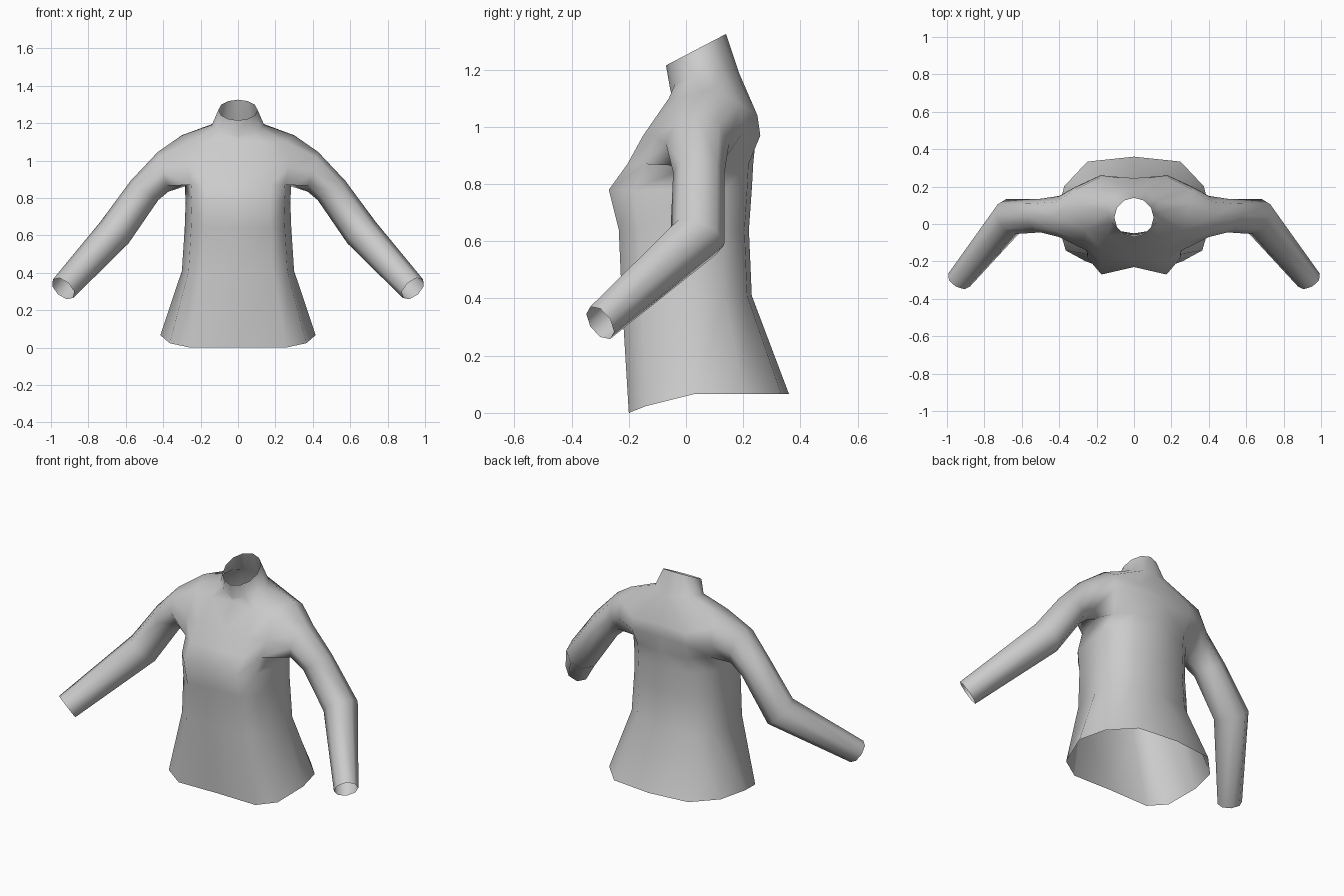
import bpy, bmesh
from math import sin, cos, pi
from mathutils import Vector

cube = bpy.data.objects.get("Cube")
if cube:
    bpy.data.objects.remove(cube)

bm = bmesh.new()


def add_row(points):
    return [bm.verts.new(p) if p else None for p in points]


def bridge(lower, upper):
    for a, b, c, d in zip(lower, lower[1:], upper[1:], upper):
        if a and b and c and d:
            bm.faces.new((a, b, c, d))


# Half cross-section of the trunk, from front centre round to back centre
SECTION = [(0, -1), (.62, -1), (.88, -.75), (1, 0), (.9, .52), (.6, .92), (0, 1)]
SIDE_Y = .03


def trunk_row(z, width, front, back, bust, tilt):
    points = []
    for i, (sx, sy) in enumerate(SECTION):
        y = SIDE_Y + sy * (front if sy < 0 else back)
        if i == 1:
            y -= bust
        elif i == 2:
            y -= bust / 2
        points.append((sx * width, y, z + tilt * min(1, 1.4 * (sy + 1))))
    return add_row(points)


def neck_row(y, rx, ry, z_front, z_back, lift):
    points = []
    for i in range(7):
        a = pi * i / 6
        z = z_front + (z_back - z_front) * (1 - cos(a)) / 2 + lift * sin(a)
        points.append((rx * sin(a) if 0 < i < 6 else 0, y - ry * cos(a), z))
    return add_row(points)


# Trunk from hem to armpit: z, half width, front depth, back depth, bust, tilt
rows = [trunk_row(*r) for r in (
    (0, .415, .225, .33, .005, .066),
    (.41, .3, .245, .2, .01, 0),
    (.64, .285, .25, .19, .015, 0),
    (.78, .28, .26, .2, .04, 0),
    (.87, .285, .225, .205, .01, 0))]

# Chest and shoulder yoke, leaving the armhole open at the side
chest = add_row([(0, -.14, .97), (.17, -.15, .97), (.27, -.105, .965), None,
                 (.31, .2, .98), (.18, .26, .97), (0, .245, .97)])
shoulder = add_row([(0, -.05, 1.11), (.14, -.06, 1.1), (.26, -.03, 1.1), (.3, .1, 1.135),
                    (.3, .19, 1.08), (.18, .25, 1.04), (0, .245, 1.04)])
rows += [chest, shoulder]

# Collar
rows.append(neck_row(.065, .14, .12, 1.13, 1.19, .03))
rows.append(neck_row(.035, .105, .105, 1.215, 1.325, 0))
for lower, upper in zip(rows, rows[1:]):
    bridge(lower, upper)

# Sleeve rings grow out of the armhole: centre, direction, radius, height scale
armpit = rows[4]
ring = [armpit[3], armpit[2], chest[2], shoulder[2],
        shoulder[3], shoulder[4], chest[4], armpit[4]]
for centre, direction, radius, flat in (
        ((.4, .04, .94), (.95, 0, -.25), .11, 1),
        ((.5, .045, .84), (.58, 0, -.81), .09, 1),
        ((.66, .04, .615), (.6, -.36, -.76), .1, .95),
        ((.935, -.3, .315), (.51, -.645, -.56), .064, 1.15)):
    d = Vector(direction).normalized()
    front = Vector((0, -1, 0))
    front = (front - d * front.dot(d)).normalized()
    up = front.cross(d)
    new_ring = []
    for i in range(8):
        a = pi * i / 4
        offset = front * sin(a) - up * cos(a) * flat
        new_ring.append(bm.verts.new(Vector(centre) + offset * radius))
    bridge(ring + ring[:1], new_ring + new_ring[:1])
    ring = new_ring

# Mirror to the other side and weld the centre line
bmesh.ops.mirror(bm, geom=bm.verts[:] + bm.edges[:] + bm.faces[:],
                 axis='X', merge_dist=.0005)
bmesh.ops.remove_doubles(bm, verts=bm.verts[:], dist=.0005)
bmesh.ops.recalc_face_normals(bm, faces=bm.faces[:])
# The open shell must face away from its middle
top_face = max(bm.faces, key=lambda f: f.calc_center_median().y)
if top_face.normal.y < 0:
    bmesh.ops.reverse_faces(bm, faces=bm.faces[:])

mesh = bpy.data.meshes.new("shirt")
bm.to_mesh(mesh)
bm.free()
mesh.shade_smooth()
shirt = bpy.data.objects.new("shirt", mesh)
bpy.context.collection.objects.link(shirt)

# Plain cloth
cloth = bpy.data.materials.new("light_grey_cloth")
cloth.use_nodes = True
cloth.diffuse_color = (.6, .6, .6, 1)
cloth.node_tree.nodes["Principled BSDF"].inputs["Base Color"].default_value = (.6, .6, .6, 1)
mesh.materials.append(cloth)
